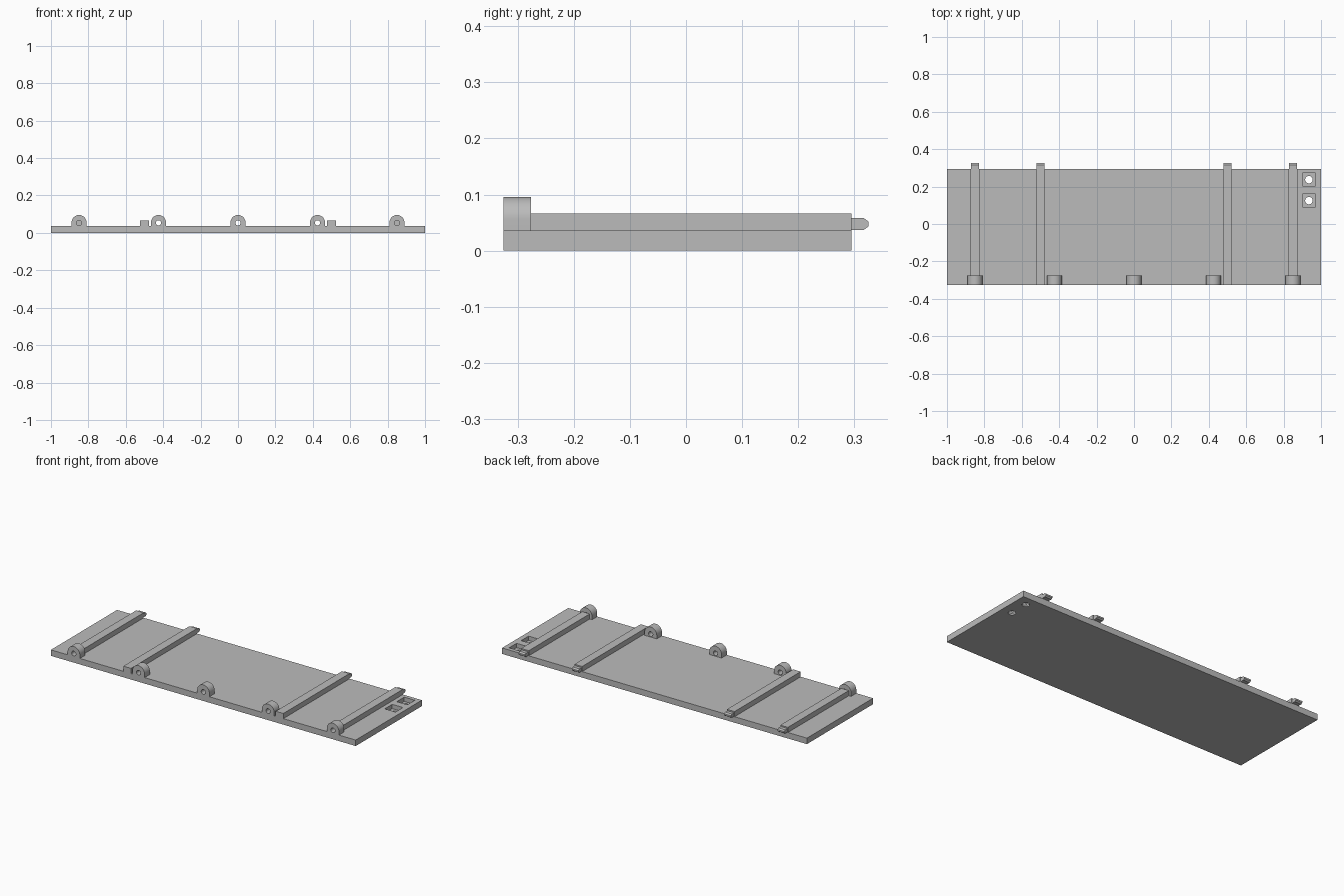
import bpy, bmesh, math

cube = bpy.data.objects.get("Cube")
if cube:
    bpy.data.objects.remove(cube, do_unlink=True)

grey = bpy.data.materials.new("plain grey")
grey.use_nodes = True
COLOR = (0.5, 0.5, 0.5, 1)
grey.diffuse_color = COLOR
grey.node_tree.nodes["Principled BSDF"].inputs["Base Color"].default_value = COLOR

FRONT, BACK, TOP = -0.325, 0.295, 0.0355   # base plate limits
LUG_BACK = -0.276


def prism(name, points, offset):
    """Extrude a closed outline of 3D points along an offset vector."""
    bm = bmesh.new()
    face = bm.faces.new([bm.verts.new(p) for p in points])
    new = bmesh.ops.extrude_face_region(bm, geom=[face])["geom"]
    bmesh.ops.translate(bm, vec=offset,
                        verts=[g for g in new if isinstance(g, bmesh.types.BMVert)])
    bmesh.ops.recalc_face_normals(bm, faces=bm.faces)
    mesh = bpy.data.meshes.new(name)
    bm.to_mesh(mesh)
    bm.free()
    mesh.materials.append(grey)
    obj = bpy.data.objects.new(name, mesh)
    bpy.context.collection.objects.link(obj)
    return obj


def box(name, x0, x1, y0, y1, z0, z1):
    return prism(name, [(x0, y0, z0), (x1, y0, z0), (x1, y1, z0), (x0, y1, z0)],
                 (0, 0, z1 - z0))


def circle(radius, steps=32):
    return [(radius * math.cos(2 * math.pi * i / steps),
             radius * math.sin(2 * math.pi * i / steps)) for i in range(steps)]


def activate(obj):
    bpy.ops.object.select_all(action='DESELECT')
    obj.select_set(True)
    bpy.context.view_layer.objects.active = obj


def cut(obj, cutter):
    """Subtract the cutter from the object and discard it."""
    cutter.hide_render = True
    mod = obj.modifiers.new("cut", 'BOOLEAN')
    mod.operation, mod.solver, mod.object = 'DIFFERENCE', 'EXACT', cutter
    activate(obj)
    bpy.ops.object.modifier_apply(modifier=mod.name)
    bpy.data.objects.remove(cutter, do_unlink=True)


def smooth(obj):
    activate(obj)
    bpy.ops.object.shade_smooth_by_angle(angle=math.radians(30))


# Base plate with two square pockets, each with a round hole through its floor
plate = box("base_plate", -1, 1, FRONT, BACK, 0, TOP)
px, half = 0.935, 0.035
for py in (0.237, 0.125):
    cut(plate, box("pocket_cutter", px - half, px + half, py - half, py + half, 0.01, 0.06))
    cut(plate, prism("hole_cutter",
                     [(px + u, py + v, -0.02) for u, v in circle(0.02)], (0, 0, 0.05)))
smooth(plate)

# Hinge lugs: round-topped blocks with a pin hole, along the front edge
R, AXIS = 0.04, 0.0555
for i, x in enumerate((-0.85, -0.425, 0, 0.425, 0.85)):
    arc = [(x + R * math.cos(math.pi * k / 24), FRONT, AXIS + R * math.sin(math.pi * k / 24))
           for k in range(25)]
    outline = arc + [(x - R, FRONT, TOP), (x + R, FRONT, TOP)]
    lug = prism(f"hinge_lug_{i + 1}", outline, (0, LUG_BACK - FRONT, 0))
    cut(lug, prism("pin_cutter", [(x + u, FRONT - 0.02, AXIS - 0.002 + v)
                                  for u, v in circle(0.014)], (0, 0.09, 0)))
    smooth(lug)

# Rails across the plate, each ending in a tapered tab past the back edge
for i, (x, start) in enumerate(((-0.85, LUG_BACK), (-0.5, FRONT),
                                (0.5, FRONT), (0.85, LUG_BACK))):
    box(f"rail_{i + 1}", x - 0.025, x + 0.025, start, BACK, TOP, 0.066)
    tab = [(0.295, 0.0365), (0.316, 0.0365), (0.325, 0.043),
           (0.325, 0.052), (0.316, 0.0585), (0.295, 0.0585)]
    prism(f"rail_tab_{i + 1}", [(x - 0.022, y, z) for y, z in tab], (0.044, 0, 0))
